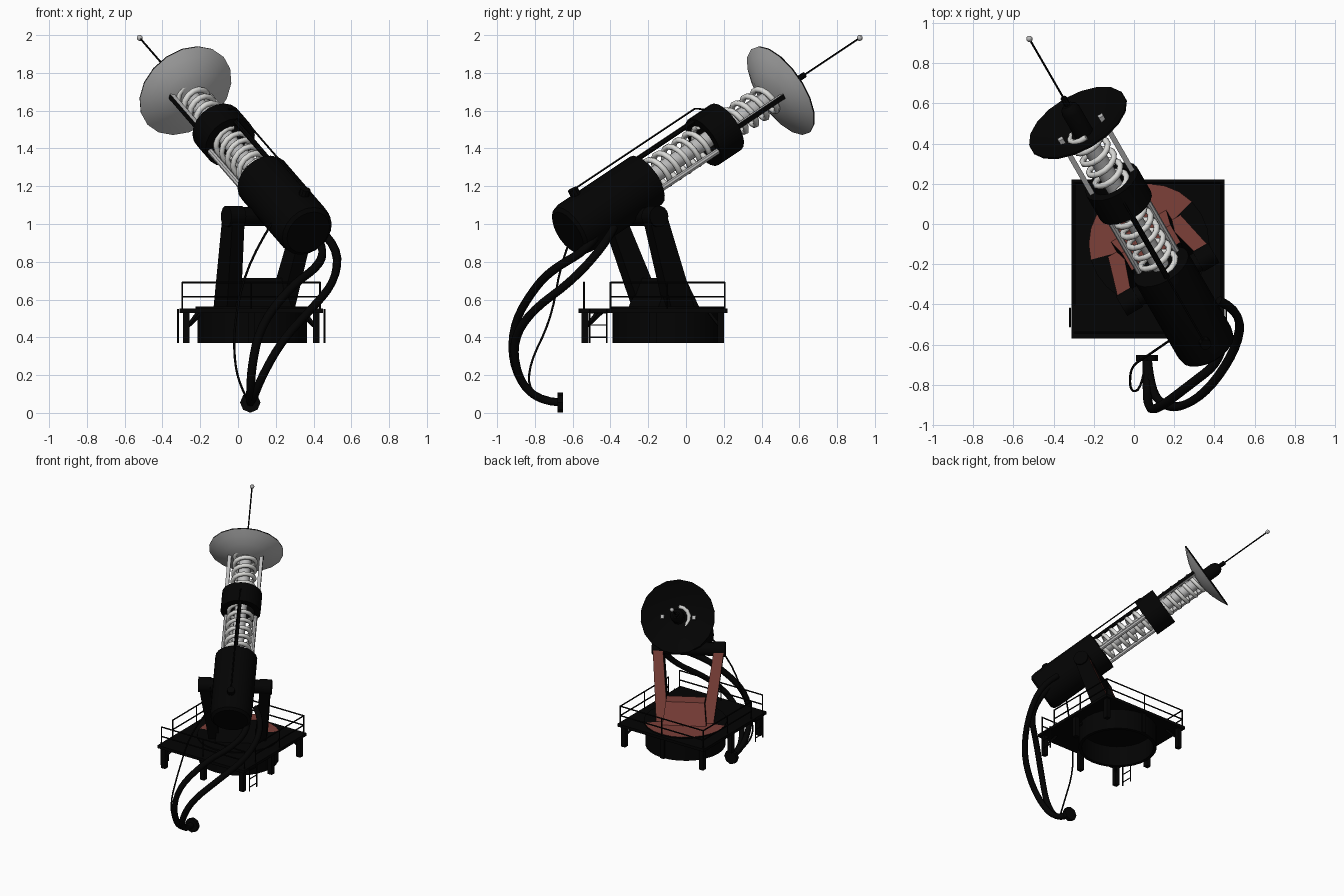
import bpy, bmesh, math
from mathutils import Vector, Matrix

cube = bpy.data.objects.get("Cube")
if cube:
    bpy.data.objects.remove(cube, do_unlink=True)


def material(name, r, g, b):
    m = bpy.data.materials.new(name)
    m.diffuse_color = (r, g, b, 1)
    m.use_nodes = True
    node = next(n for n in m.node_tree.nodes if n.type == 'BSDF_PRINCIPLED')
    node.inputs["Base Color"].default_value = (r, g, b, 1)
    node.inputs["Roughness"].default_value = 0.6
    return m


BLACK = material("black_paint", .001, .001, .001)
RED = material("rust_red", .2, .05, .04)
WHITE = material("pale_coil", .7, .7, .68)
GREY = material("grey_metal", .5, .5, .5)

# Frames: the mount turns 30 degrees about z, the barrel also rises 30 degrees
S, C = math.sin(math.radians(30)), math.cos(math.radians(30))
LAT = Vector((C, S, 0))
FWD = Vector((-S, C, 0))
UP = Vector((0, 0, 1))
AIM = FWD * C + UP * S
LIFT = UP * C - FWD * S
TIP = Vector((-.52, .92, 1.985))
BASE = Vector((.075, -.1, 0))
PIVOT = Vector((.167, -.275, 1.04))
BARREL = Matrix((LIFT, LAT, AIM)).transposed().to_4x4()
BARREL.translation = TIP


def along(t, lift=0, side=0):
    """Point on the barrel, t measured back from the antenna tip."""
    return TIP - AIM * t + LIFT * lift + LAT * side


def finish(name, bm, mats, smooth=False, rule=None):
    bmesh.ops.recalc_face_normals(bm, faces=bm.faces[:])
    bm.normal_update()
    if rule:
        for f in bm.faces:
            f.material_index = int(rule(f))
    me = bpy.data.meshes.new(name)
    bm.to_mesh(me)
    bm.free()
    for m in mats:
        me.materials.append(m)
    ob = bpy.data.objects.new(name, me)
    bpy.context.collection.objects.link(ob)
    if smooth:
        bpy.ops.object.select_all(action='DESELECT')
        ob.select_set(True)
        bpy.context.view_layer.objects.active = ob
        bpy.ops.object.shade_smooth_by_angle(angle=math.radians(35))
    return ob


def lathe(name, profile, mats, matrix, sides=18, smooth=True, rule=None, closed=False):
    """Revolve (radius, height) points about the local z axis."""
    bm = bmesh.new()
    rings = []
    for r, h in profile:
        rings.append([bm.verts.new((r * math.cos(math.tau * i / sides),
                                    r * math.sin(math.tau * i / sides), h))
                      for i in range(sides)])
    pairs = list(zip(rings, rings[1:]))
    if closed:
        pairs.append((rings[-1], rings[0]))
    else:
        bm.faces.new(rings[0])
        bm.faces.new(rings[-1])
    for a, b in pairs:
        for i in range(sides):
            j = (i + 1) % sides
            bm.faces.new((a[i], a[j], b[j], b[i]))
    bm.transform(matrix)
    return finish(name, bm, mats, smooth, rule)


def rod(name, a, b, radius, mat, sides=8):
    a, b = Vector(a), Vector(b)
    m = (b - a).to_track_quat('Z', 'Y').to_matrix().to_4x4()
    m.translation = a
    return lathe(name, [(radius, 0), (radius, (b - a).length)], [mat], m, sides)


def prism(name, bottom, top, mats, rule=None):
    """Box between two (centre, x axis, y axis) rectangles."""
    bm = bmesh.new()
    for c, x, y in (bottom, top):
        for sx in (-1, 1):
            for sy in (-1, 1):
                bm.verts.new(c + x * sx + y * sy)
    bmesh.ops.convex_hull(bm, input=bm.verts[:])
    return finish(name, bm, mats, rule=rule)


def box(name, lo, hi, mat=BLACK):
    lo, hi = Vector(lo), Vector(hi)
    c, h = (lo + hi) / 2, (hi - lo) / 2
    x, y, z = Vector((h.x, 0, 0)), Vector((0, h.y, 0)), Vector((0, 0, h.z))
    return prism(name, (c - z, x, y), (c + z, x, y), [mat])


def tube(name, points, radius, mat, kind='NURBS', res=4):
    cu = bpy.data.curves.new(name, 'CURVE')
    cu.dimensions = '3D'
    cu.bevel_depth = radius
    cu.bevel_resolution = 1
    cu.use_fill_caps = True
    sp = cu.splines.new(kind)
    sp.points.add(len(points) - 1)
    for p, co in zip(sp.points, points):
        p.co = (*co, 1)
    if kind == 'NURBS':
        sp.use_endpoint_u = True
        sp.order_u = 3
        sp.resolution_u = res
    cu.materials.append(mat)
    ob = bpy.data.objects.new(name, cu)
    bpy.context.collection.objects.link(ob)


def front_red(f):
    return f.normal.dot((FWD + UP * .3).normalized()) > .25


# Deck, posts with braces, hollow drum
X0, X1, Y0, Y1 = -.31, .45, -.57, .22
XM, YM = (X0 + X1) / 2, (Y0 + Y1) / 2
box("deck", (X0, Y0, .53), (X1, Y1, .552))
at = Matrix.Translation(BASE)
lathe("drum", [(.29, .37), (.29, .555), (.265, .555), (.265, .37)], [BLACK], at, 28, closed=True)
lathe("turntable", [(.3, .55), (.3, .562), (.2, .562), (.1, .562), (.01, .562)], [BLACK, RED],
      at, 24, rule=lambda f: f.normal.z > .5 and (f.calc_center_median() - BASE).dot(FWD) > .05)
e = .036
for px in (X0 + e, XM, X1 - e):
    for py in (Y0 + e, YM, Y1 - e):
        if px == XM and py == YM:
            continue
        box("deck_post", (px - .018, py - .018, .37), (px + .018, py + .018, .54))
        inward = (Vector((XM - px, YM - py, 0))).normalized() * .09
        rod("post_brace", (px, py, .45), (px + inward.x, py + inward.y, .535), .01, BLACK, 4)

# Handrails, with a gap on each side for the ladders
g = .015
ax, bx, ay, by, gap = X0 + g, X1 - g, Y0 + .03, Y1 - g, -.4
for z in (.615, .69):
    for y in (ay, by):
        rod("handrail", (ax, y, z), (bx, y, z), .005, BLACK, 6)
    for x in (ax, bx):
        rod("handrail", (x, gap, z), (x, by, z), .005, BLACK, 6)
spots = [(x, y) for x in (ax, bx) for y in (ay, gap, -.1, by)]
spots += [(XM, ay), (XM, by)]
for x, y in spots:
    rod("rail_post", (x, y, .54), (x, y, .693), .005, BLACK, 6)
for x in (X0 - .008, X1 + .008):
    for y in (-.51, -.42):
        rod("ladder_side", (x, y, .37), (x, y, .55), .005, BLACK, 6)
    for k in range(3):
        rod("ladder_rung", (x, -.51, .4 + k * .065), (x, -.42, .4 + k * .065), .004, BLACK, 6)

# Mount: base block, two leaning legs, trunnion
foot = BASE + UP * .55 - FWD * .02
prism("mount_base", (foot, LAT * .16, FWD * .13), (foot + UP * .165, LAT * .14, FWD * .05),
      [BLACK, RED], front_red)
for s in (-1, 1):
    top = PIVOT + LAT * (.22 * s)
    prism("mount_leg", (foot + LAT * (.165 * s), LAT * .042, FWD * .072),
          (top, LAT * .037, FWD * .055), [BLACK, RED], front_red)
    rod("leg_head", top - LAT * .045, top + LAT * .045, .057, BLACK, 14)
rod("trunnion", PIVOT - LAT * .2, PIVOT + LAT * .2, .05, BLACK, 12)

# Barrel body, collar and core
lathe("barrel_body", [(.125, -2.06), (.145, -2.045), (.152, -2.01), (.152, -1.51), (.1, -1.505)],
      [BLACK], BARREL, 20)
lathe("collar", [(.145, -1.105), (.145, -.945), (.1, -.945), (.1, -1.105)], [BLACK], BARREL, 20,
      closed=True)
rod("core", along(1.52), along(.63), .045, GREY, 12)

# Springs and guide rods; the last half coil pokes through the dish
for t0, t1, turns, r in ((1.51, 1.09, 6, .086), (.97, .607, 5, .078)):
    n = turns * 14
    pts = [along(t0 + (t1 - t0) * i / n, r * math.cos(math.tau * i / 14),
                 r * math.sin(math.tau * i / 14)) for i in range(n + 1)]
    tube("spring", pts, .016, WHITE, 'POLY')
for side in (-1, 1):
    out = LAT * side
    prism("upper_guide", (along(.97, 0, .115 * side), LAT * .013, LIFT * .014),
          (along(.585, 0, .115 * side), LAT * .013, LIFT * .014), [GREY, BLACK],
          lambda f: f.normal.dot(out) > .5)
    rod("lower_guide", along(1.52, -.055, .105 * side), along(1.09, -.055, .105 * side), .016, GREY)
rod("top_guide", along(1.52, .125), along(1.09, .125), .014, BLACK)

# Dish bulging back towards the springs, nose and antenna
lathe("dish", [(.01, -.635), (.08, -.63), (.15, -.613), (.22, -.585), (.27, -.56),
               (.268, -.552), (.22, -.575), (.15, -.603), (.08, -.62), (.01, -.625)],
      [GREY, BLACK], BARREL, 18, rule=lambda f: f.normal.dot(AIM) > -.5)
lathe("nose", [(.05, -.63), (.05, -.48), (.042, -.455), (.025, -.438), (.005, -.435)],
      [BLACK], BARREL, 14)
rod("antenna_socket", along(.44), along(.39), .016, BLACK)
rod("antenna", along(.4), along(0), .005, BLACK, 6)
bm = bmesh.new()
bmesh.ops.create_uvsphere(bm, u_segments=10, v_segments=8, radius=.016, matrix=BARREL)
finish("antenna_ball", bm, [GREY], True)

# Sighting wire on top of the barrel
rod("wire_knob", along(1.92, .13), along(1.92, .185), .028, BLACK, 10)
tube("sight_wire", [along(1.92, .18), along(1.06, .18), along(1.0, .14)], .005, BLACK, 'POLY')

# Hoses, cable and ground connector
tube("inner_hose", [(.42, -.48, .93), (.46, -.53, .86), (.42, -.69, .77), (.29, -.79, .68),
                    (.12, -.92, .47), (.07, -.92, .24), (.065, -.8, .06), (.065, -.66, .055)],
     .023, BLACK)
tube("outer_hose", [(.42, -.38, .98), (.53, -.43, .89), (.52, -.6, .7), (.38, -.82, .54),
                    (.23, -.92, .38), (.12, -.89, .18), (.075, -.78, .06), (.065, -.66, .055)],
     .023, BLACK)
tube("thin_cable", [(.19, -.57, 1.02), (.06, -.66, .82), (-.02, -.71, .5), (-.02, -.84, .24),
                    (.04, -.82, .08), (.06, -.67, .06)], .006, BLACK)
rod("connector", (.065, -.68, .055), (.065, -.65, .055), .054, BLACK, 8)
